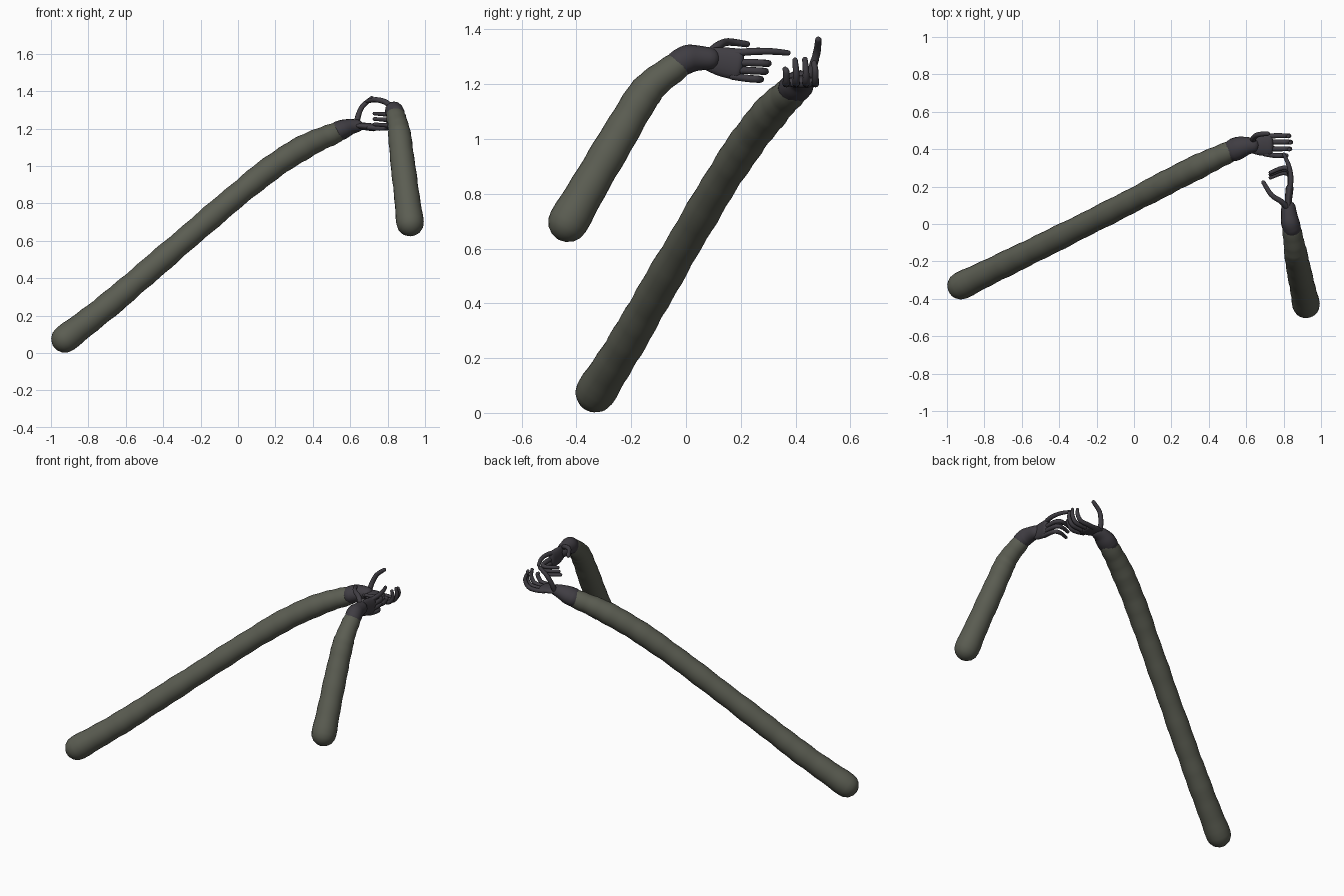
import bpy, bmesh, math
from mathutils import Vector


def material(name, rgb):
    m = bpy.data.materials.new(name)
    m.diffuse_color = (*rgb, 1)
    return m


SLEEVE = material("grey green cloth", (0.105, 0.11, 0.085))
GLOVE = material("dark charcoal glove", (0.051, 0.047, 0.056))


def spline(pts, steps):
    """Catmull-Rom through tuples of any length."""
    p = [Vector(q) for q in pts]
    p = [2 * p[0] - p[1]] + p + [2 * p[-1] - p[-2]]
    out = []
    for i in range(1, len(p) - 2):
        a, b, c, d = p[i - 1:i + 3]
        for s in range(steps):
            t = s / steps
            out.append(0.5 * (2 * b + (c - a) * t + (2 * a - 5 * b + 4 * c - d) * t * t
                              + (3 * b - a - 3 * c + d) * t ** 3))
    return out + [p[-2]]


def tube(name, pts, mat, side=(0, 0, 1), flat=1.0, sides=16, steps=5, wobble=0.0):
    """Round-ended tube; points are (x, y, z, radius). The radius lies along
    'side', and flat scales the other direction."""
    samples = spline(pts, steps)
    pos = [s.to_3d() for s in samples]
    n = len(pos)
    rings = []                                  # centre, tangent, radius
    for i, s in enumerate(samples):
        t = (pos[min(i + 1, n - 1)] - pos[max(i - 1, 0)]).normalized()
        r = s[3] + wobble * (math.sin(i * 1.9) + 0.6 * math.sin(i * 0.8 + 1))
        rings.append((pos[i], t, r))
    angles = [math.radians(a) for a in (22, 44, 66, 84)]

    def cap(ring, sign):
        c, t, r = ring
        return [(c + t * sign * r * flat * math.sin(a), t, r * math.cos(a)) for a in angles]

    rings = cap(rings[0], -1)[::-1] + rings + cap(rings[-1], 1)
    bm = bmesh.new()
    loops = []
    for c, t, r in rings:
        u = Vector(side)
        u = (u - t * u.dot(t)).normalized()
        v = t.cross(u)
        loops.append([bm.verts.new(c + r * (u * math.cos(k) + v * flat * math.sin(k)))
                      for k in (2 * math.pi * j / sides for j in range(sides))])
    for a, b in zip(loops, loops[1:]):
        for j in range(sides):
            k = (j + 1) % sides
            bm.faces.new((a[j], a[k], b[k], b[j]))
    bm.faces.new(loops[0][::-1])
    bm.faces.new(loops[-1])
    bmesh.ops.recalc_face_normals(bm, faces=bm.faces)
    for f in bm.faces:
        f.smooth = True
    me = bpy.data.meshes.new(name)
    bm.to_mesh(me)
    bm.free()
    me.materials.append(mat)
    ob = bpy.data.objects.new(name, me)
    bpy.context.collection.objects.link(ob)
    return ob


def digit(name, pts, r=0.0125):
    """Tapered finger with a slightly swollen first joint."""
    taper = [1.1, 1.12, 1.05, 0.95, 0.8]
    k = len(pts)
    tube(name, [(*p, r * taper[i + 5 - k]) for i, p in enumerate(pts)],
         GLOVE, side=(0.3, 0.5, 0.8), sides=10, steps=4)


# Long arm sleeve
tube("long_sleeve", [
    (-0.925, -0.33, 0.075, 0.073), (-0.70, -0.22, 0.25, 0.068),
    (-0.50, -0.122, 0.42, 0.066), (-0.25, 0.003, 0.635, 0.064),
    (0.0, 0.13, 0.848, 0.064), (0.20, 0.235, 1.005, 0.066),
    (0.38, 0.325, 1.115, 0.064), (0.53, 0.395, 1.18, 0.054)],
    SLEEVE, sides=24, steps=7, wobble=0.0016)

# Short arm sleeve
tube("short_sleeve", [
    (0.92, -0.43, 0.697, 0.073), (0.90, -0.335, 0.86, 0.068),
    (0.88, -0.24, 1.02, 0.065), (0.866, -0.165, 1.145, 0.062),
    (0.858, -0.115, 1.205, 0.057), (0.843, -0.03, 1.268, 0.050)],
    SLEEVE, side=(1, 0, 0), sides=24, steps=5, wobble=0.0012)

# Far hand: palm up, thumb on the back side
tube("far_cuff", [
    (0.535, 0.397, 1.185, 0.062), (0.565, 0.408, 1.197, 0.060),
    (0.60, 0.417, 1.209, 0.050), (0.635, 0.421, 1.214, 0.040)],
    GLOVE, side=(0, 1, 0), flat=0.86)
tube("far_palm", [
    (0.625, 0.42, 1.215, 0.040), (0.67, 0.421, 1.212, 0.054),
    (0.725, 0.421, 1.206, 0.058)], GLOVE, side=(0, 1, 0), flat=0.36)
for i, (y, top, x) in enumerate([(0.366, 1.262, 0.80), (0.402, 1.295, 0.82),
                                 (0.438, 1.298, 0.825), (0.472, 1.285, 0.815)]):
    digit(f"far_finger_{i + 1}", [
        (0.70, 0.421 + (y - 0.421) * 0.85, 1.206), (0.755, y, 1.202),
        (x - 0.01, y, 1.208), (x + 0.014, y, 1.245), (x + 0.01, y - 0.004, top - 0.008)])
digit("far_thumb", [(0.635, 0.445, 1.222), (0.642, 0.463, 1.265),
                    (0.665, 0.478, 1.318), (0.715, 0.483, 1.362)], 0.0145)

# Near hand: palm facing left, thumb uppermost
tube("near_cuff", [
    (0.844, -0.022, 1.278, 0.051), (0.835, 0.01, 1.292, 0.052),
    (0.83, 0.045, 1.295, 0.046), (0.826, 0.085, 1.293, 0.041)],
    GLOVE, side=(0, 0, 1), flat=0.95)
tube("near_palm", [
    (0.826, 0.08, 1.293, 0.042), (0.826, 0.13, 1.282, 0.053),
    (0.832, 0.19, 1.272, 0.058)], GLOVE, side=(0, 0, 1), flat=0.36)
for i, (z, y) in enumerate([(1.276, 0.305), (1.247, 0.295), (1.218, 0.278)]):
    digit(f"near_finger_{i + 1}", [
        (0.831, 0.17, 1.272 + (z - 1.272) * 0.8), (0.836, 0.225, z + 0.003),
        (0.828, y - 0.014, z), (0.79, y - 0.006, z), (0.73, y - 0.03, z + 0.004)])
digit("near_index", [(0.83, 0.17, 1.312), (0.838, 0.225, 1.318),
                     (0.837, 0.27, 1.32), (0.825, 0.32, 1.319), (0.802, 0.372, 1.314)])
digit("near_thumb", [(0.818, 0.09, 1.318), (0.785, 0.122, 1.343),
                     (0.735, 0.155, 1.354), (0.692, 0.222, 1.346)], 0.0145)
